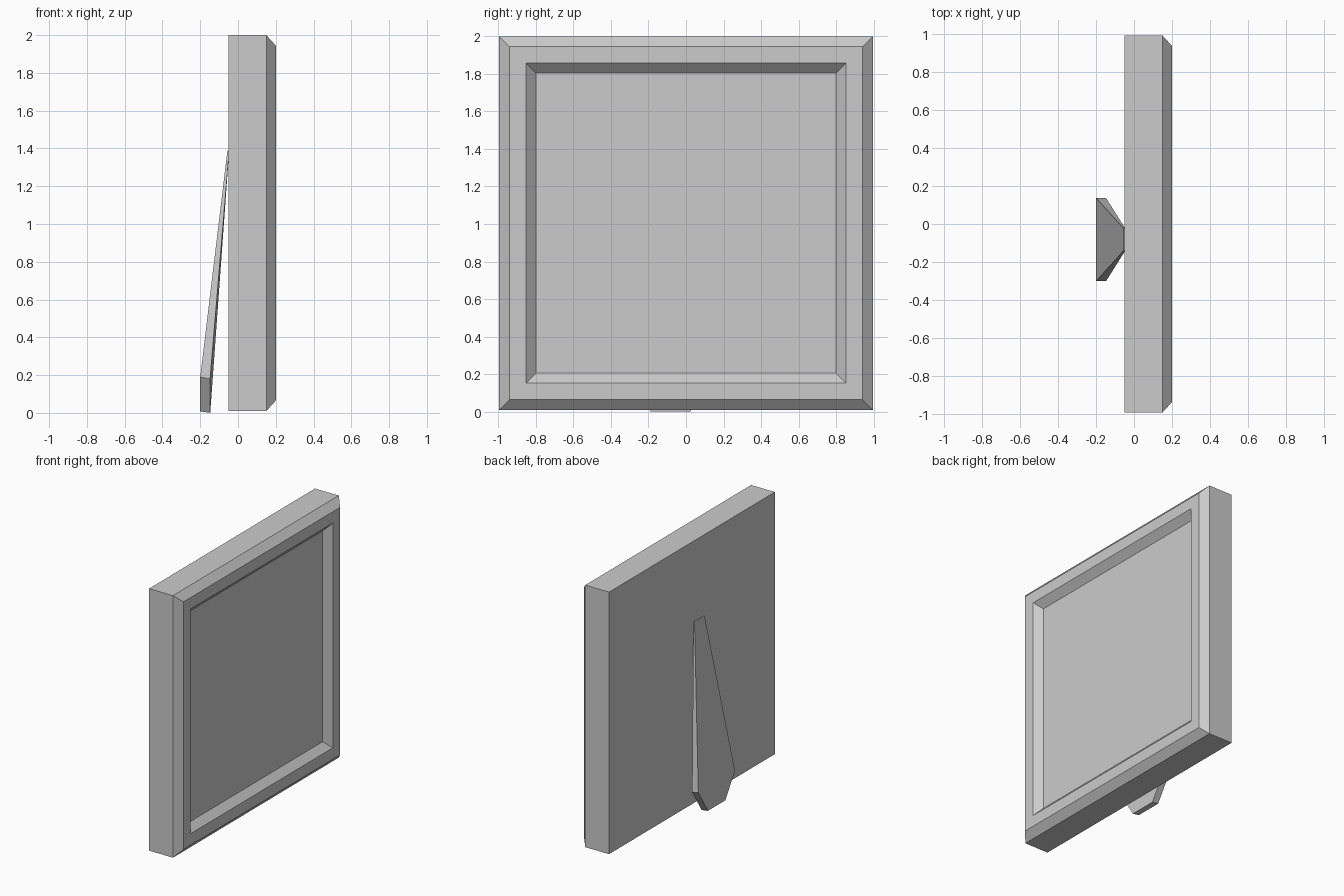
import bpy

if "Cube" in bpy.data.objects:
    bpy.data.objects.remove(bpy.data.objects["Cube"])


def make_mesh(name, rings):
    """Bridge successive loops of points, capping the first and last."""
    n = len(rings[0])
    verts = [p for ring in rings for p in ring]
    faces = [tuple(reversed(range(n)))]
    for r in range(len(rings) - 1):
        a, b = r * n, (r + 1) * n
        for i in range(n):
            j = (i + 1) % n
            faces.append((a + i, a + j, b + j, b + i))
    faces.append(tuple(range(len(verts) - n, len(verts))))
    mesh = bpy.data.meshes.new(name)
    mesh.from_pydata(verts, [], faces)
    obj = bpy.data.objects.new(name, mesh)
    bpy.context.collection.objects.link(obj)
    return obj


def square(x, half, mid_z=1.005):
    return [(x, sy * half, mid_z + sz * half)
            for sy, sz in ((-1, -1), (1, -1), (1, 1), (-1, 1))]


# Picture frame: back, chamfered rim, flat border, sloped recess and panel
frame_profile = [(-0.05, 0.995), (0.15, 0.995), (0.2, 0.94),
                 (0.2, 0.87), (0.15, 0.82)]
frame_rings = [square(x, h) for x, h in frame_profile[:3]]
frame_rings += [square(0.2, 0.853), square(0.15, 0.80)]
make_mesh("picture_frame", frame_rings)


# Easel leg: tapered six-sided strut leaning on the back of the frame
def leg_outline(levels, mid_y=-0.082):
    right = [(x, mid_y + w, z) for x, w, z in levels]
    left = [(x, mid_y - w, z) for x, w, z in reversed(levels)]
    return right + left


outer = leg_outline([(-0.2, 0.105, 0.008), (-0.2, 0.22, 0.19), (-0.056, 0.06, 1.39)])
inner = leg_outline([(-0.147, 0.105, 0.0), (-0.148, 0.22, 0.18), (-0.047, 0.06, 1.385)])
make_mesh("easel_leg", [outer, inner])
